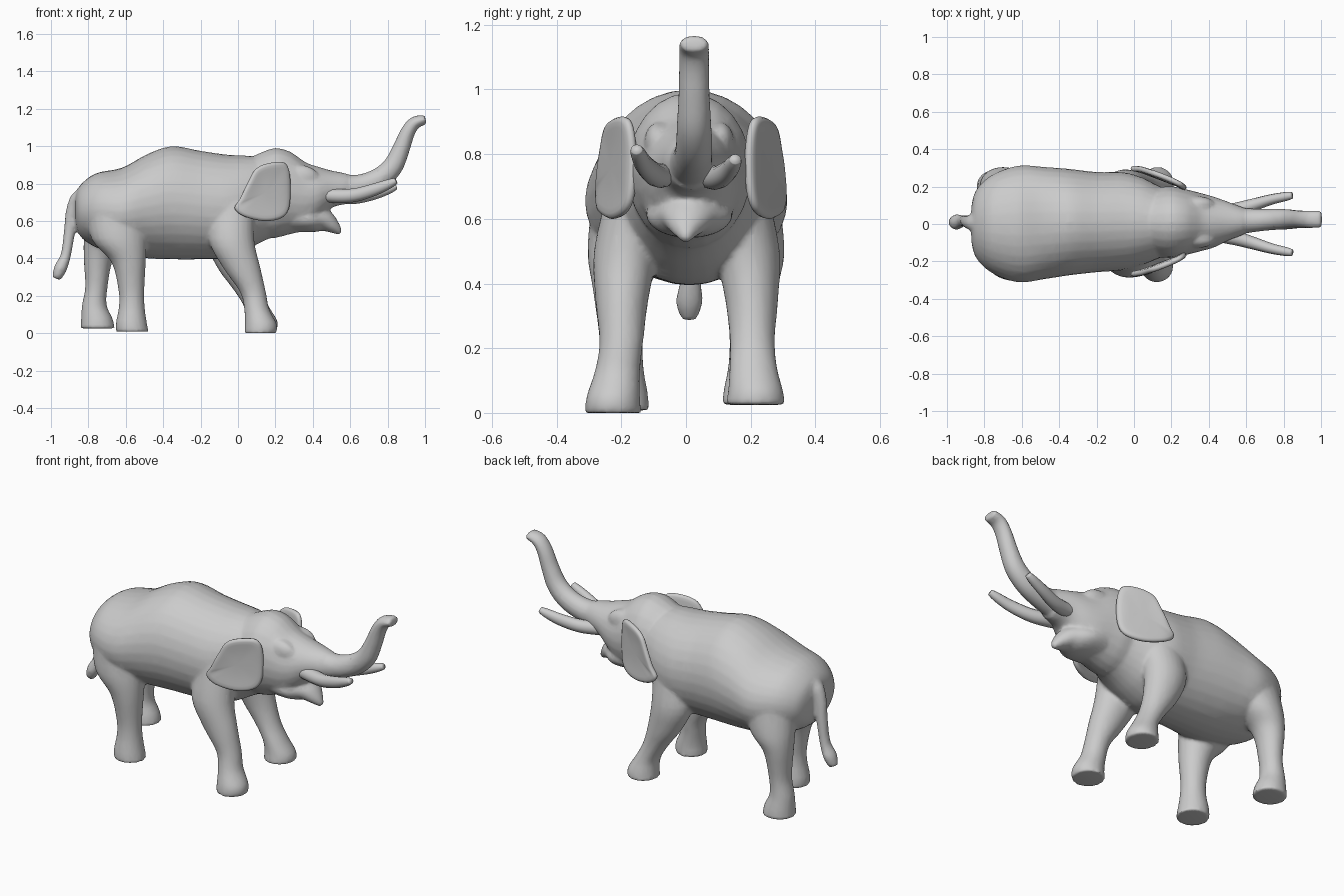
import bpy, bmesh, math
from mathutils import Vector

def spline(rows, sub=4, closed=False):
    """Catmull-Rom resampling of rows of numbers."""
    n, out = len(rows), []
    get = (lambda i: rows[i % n]) if closed else (lambda i: rows[min(max(i, 0), n - 1)])
    for i in range(n if closed else n - 1):
        p = [get(i + k) for k in (-1, 0, 1, 2)]
        for s in range(sub):
            t = s / sub
            out.append([0.5 * (2*b + (c - a)*t + (2*a - 5*b + 4*c - d)*t*t + (3*b - a - 3*c + d)*t**3)
                        for a, b, c, d in zip(*p)])
    if not closed:
        out.append(list(rows[-1]))
    return out

def loft(bm, rows, axis=None, seg=24, sub=4):
    """Elliptical tube; row = x, y, z, half width across y, half width in the other direction."""
    rows = spline(rows, sub)
    rings = []
    for i, (x, y, z, ry, rn) in enumerate(rows):
        if axis:
            t = Vector(axis)
        else:
            a, b = rows[max(i - 1, 0)], rows[min(i + 1, len(rows) - 1)]
            t = (Vector(b[:3]) - Vector(a[:3])).normalized()
        side = (Vector((0, 1, 0)) - t * t.y).normalized()
        up = t.cross(side)
        ry, rn = max(ry, .005), max(rn, .005)
        rings.append([bm.verts.new(Vector((x, y, z)) + side * ry * math.cos(2*math.pi*k/seg)
                                   + up * rn * math.sin(2*math.pi*k/seg)) for k in range(seg)])
    for r, q in zip(rings, rings[1:]):
        for k in range(seg):
            bm.faces.new((r[k], r[(k+1) % seg], q[(k+1) % seg], q[k]))
    bm.faces.new(rings[0])
    bm.faces.new(rings[-1])

def finish(bm, name):
    bmesh.ops.recalc_face_normals(bm, faces=bm.faces[:])
    me = bpy.data.meshes.new(name)
    bm.to_mesh(me)
    bm.free()
    me.shade_smooth()
    ob = bpy.data.objects.new(name, me)
    bpy.context.collection.objects.link(ob)
    return ob

def profile(rows):
    """Rows of x, top, bottom, half width, y centre -> loft rows."""
    return [(x, yc, (a + b) / 2, w, (a - b) / 2) for x, a, b, w, yc in rows]

X, Z = (1, 0, 0), (0, 0, 1)
skin = bmesh.new()

# Torso
loft(skin, profile([
    (-.87, .73, .60, .09, 0), (-.845, .79, .52, .18, 0), (-.76, .855, .46, .262, 0),
    (-.62, .885, .42, .312, 0), (-.48, .96, .40, .30, .005), (-.35, 1.0, .395, .285, .01),
    (-.2, .975, .395, .268, .01), (-.06, .955, .40, .262, .015), (.04, .95, .44, .235, .015),
    (.13, .94, .49, .195, .01), (.25, .92, .54, .14, .01)]), X, 32)

# Head
loft(skin, profile([
    (.05, .93, .55, .14, .01), (.12, .965, .51, .18, .01), (.2, .99, .51, .192, .01),
    (.28, .97, .53, .175, .01), (.36, .915, .55, .155, .01), (.43, .89, .60, .135, .01),
    (.5, .87, .67, .105, .015), (.58, .855, .69, .075, .015)]), X)

# Lower jaw
loft(skin, [(.27, .01, .63, .13, .09), (.38, .01, .61, .132, .07), (.455, .005, .605, .09, .062),
            (.51, 0, .57, .05, .038), (.548, 0, .535, .014, .014)])

# Raised trunk
loft(skin, [(.44, .01, .775, .105, .095), (.55, .015, .775, .075, .078), (.65, .02, .785, .062, .064),
            (.75, .025, .822, .057, .06), (.825, .025, .888, .054, .055), (.87, .025, .98, .049, .047),
            (.905, .025, 1.07, .047, .04), (.945, .025, 1.125, .047, .034),
            (1.003, .025, 1.142, .045, .026)])

# Legs: rows of z, x, y, half width x, half width y
legs = [
    [(0, .12, -.225, .087, .087), (.05, .122, -.225, .085, .083), (.13, .1, -.212, .067, .07),
     (.22, .08, -.2, .069, .068), (.35, .02, -.198, .1, .082), (.5, -.035, -.185, .122, .1),
     (.7, -.03, -.14, .12, .1)],
    [(.025, .125, .215, .087, .092), (.07, .125, .215, .084, .085), (.14, .1, .208, .067, .074),
     (.23, .05, .205, .072, .07), (.35, -.01, .203, .1, .082), (.5, -.05, .19, .122, .1),
     (.7, -.03, .15, .12, .1)],
    [(.008, -.565, -.2, .087, .087), (.06, -.57, -.2, .082, .082), (.14, -.568, -.2, .069, .069),
     (.23, -.57, -.2, .069, .068), (.38, -.585, -.2, .092, .088), (.5, -.635, -.19, .147, .115),
     (.66, -.65, -.155, .165, .135)],
    [(.025, -.75, .2, .092, .09), (.08, -.755, .2, .084, .082), (.15, -.768, .2, .066, .069),
     (.25, -.757, .2, .06, .067), (.4, -.745, .2, .08, .088), (.5, -.7, .19, .125, .115),
     (.66, -.65, .155, .165, .135)]]
for leg in legs:
    loft(skin, [(x, y, z, ry, rx) for z, x, y, rx, ry in leg], Z)

# Soft brow ridges
for s in (-1, 1):
    ball = bmesh.ops.create_icosphere(skin, subdivisions=3, radius=1)["verts"]
    for v in ball:
        v.co = Vector((.33 + v.co.x * .1, .01 + s * .095 + v.co.y * .045, .835 + v.co.z * .065))

# Tail
loft(skin, [(-.78, 0, .72, .06, .05), (-.845, .005, .725, .05, .045), (-.885, .01, .655, .035, .035),
            (-.9, .015, .55, .032, .031), (-.92, .015, .42, .032, .028), (-.95, .01, .345, .042, .035),
            (-.972, .01, .292, .026, .024)], seg=16)

body = finish(skin, "body_head_legs_trunk_and_tail")
m = body.modifiers.new("fuse", 'REMESH')
m.mode, m.voxel_size, m.use_smooth_shade = 'VOXEL', .01, True
m = body.modifiers.new("soften", 'SMOOTH')
m.factor, m.iterations = .5, 6
m = body.modifiers.new("thin_out", 'DECIMATE')
m.ratio = .25

# Tusks
for name, s, lift in (("right_tusk", -1, .03), ("left_tusk", 1, 0)):
    bm = bmesh.new()
    path = [(.44, .06, .74, .035, .035), (.54, .075, .73, .038, .038), (.63, .1, .728, .034, .036),
            (.73, .13, .748, .028, .033), (.81, .147, .772, .024, .025), (.845, .153, .785, .018, .016)]
    loft(bm, [(x, s * y, z + lift * max(0, (x - .5) / .34), a, b) for x, y, z, a, b in path], seg=12)
    finish(bm, name)

# Ears: dished sheets swept outward toward the back
outline = spline([(.265, .9), (.19, .915), (.1, .885), (.055, .81), (.01, .72), (-.02, .665),
                  (.04, .62), (.16, .598), (.26, .635), (.28, .76)], 4, True)
for name, s, tuck in (("right_ear", -1, .03), ("left_ear", 1, 0)):
    bm = bmesh.new()
    def ear_point(x, z, f):
        x, z = .15 + (x - .15) * f, .755 + (z - .755) * f
        u = min(max((.28 - x) / .25, 0), 1)
        y = .175 + .112 * u ** .7 + .012 * f * f - tuck
        return bm.verts.new((x, s * y, z))
    rings = [[ear_point(x, z, f) for x, z in outline] for f in (1, .8, .55, .3)]
    n = len(outline)
    for r, q in zip(rings, rings[1:]):
        for k in range(n):
            bm.faces.new((r[k], r[(k+1) % n], q[(k+1) % n], q[k]))
    bm.faces.new(rings[-1])
    ear = finish(bm, name)
    m = ear.modifiers.new("thickness", 'SOLIDIFY')
    m.thickness, m.offset = .03, 0
    m = ear.modifiers.new("round", 'SUBSURF')
    m.levels = m.render_levels = 1
